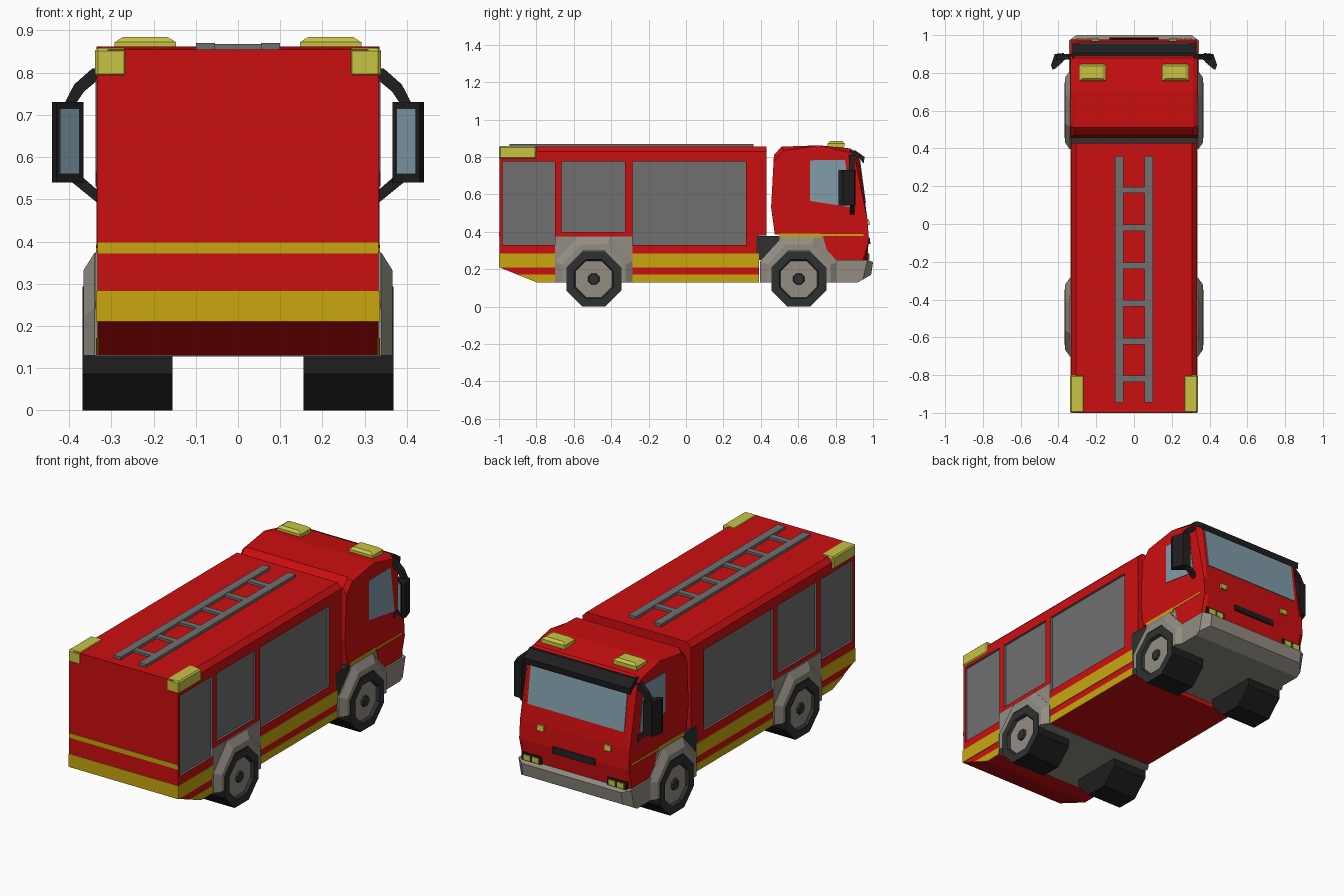
import bpy, bmesh, math
from mathutils import Vector

if "Cube" in bpy.data.objects:
    bpy.data.objects.remove(bpy.data.objects["Cube"])


def mat(name, r, g, b):
    m = bpy.data.materials.new(name)
    m.diffuse_color = (r, g, b, 1)
    m.use_nodes = True
    m.node_tree.nodes["Principled BSDF"].inputs["Base Color"].default_value = m.diffuse_color
    return m


RED = mat("red paint", 0.60, 0.0045, 0.005)
YELLOW = mat("stripe yellow", 0.58, 0.39, 0.005)
LAMP = mat("lamp yellow", 0.58, 0.55, 0.06)
GREY = mat("shutter grey", 0.162, 0.162, 0.162)
TRIM = mat("warm grey trim", 0.29, 0.265, 0.225)
BLACK = mat("black rubber", 0.013, 0.013, 0.013)
DARK = mat("dark grey", 0.028, 0.03, 0.03)
GLASS = mat("glass blue", 0.22, 0.34, 0.41)


def finish(name, bm, mats):
    bmesh.ops.recalc_face_normals(bm, faces=bm.faces)
    me = bpy.data.meshes.new(name)
    bm.to_mesh(me)
    bm.free()
    for m in mats:
        me.materials.append(m)
    ob = bpy.data.objects.new(name, me)
    bpy.context.collection.objects.link(ob)
    return ob


def add_prism(bm, pts, axis, a, b, flip=1, taper=1):
    """Extrude a 2D outline along an axis from a to b; taper scales the far cap."""
    n = len(pts)
    cu, cv = sum(p[0] for p in pts) / n, sum(p[1] for p in pts) / n
    rows = []
    for w, k in ((a, 1), (b, taper)):
        row = []
        for u, v in pts:
            u, v = cu + (u - cu) * k, cv + (v - cv) * k
            co = {'x': (w, u, v), 'y': (u, w, v), 'z': (u, v, w)}[axis]
            row.append(bm.verts.new((co[0] * flip, co[1], co[2])))
        rows.append(row)
    bm.faces.new(rows[0])
    bm.faces.new(rows[1][::-1])
    for i in range(n):
        j = (i + 1) % n
        bm.faces.new((rows[0][i], rows[1][i], rows[1][j], rows[0][j]))


def prism(name, pts, axis, a, b, m, flip=1, taper=1, bevel=0, rule=None):
    bm = bmesh.new()
    add_prism(bm, pts, axis, a, b, flip, taper)
    if bevel:
        edges = [e for e in bm.edges if rule is None or rule(e)]
        bmesh.ops.bevel(bm, geom=edges, offset=bevel, segments=1,
                        affect='EDGES', profile=0.5)
    return finish(name, bm, [m])


def rect(u0, u1, v0, v1):
    return [(u0, v0), (u1, v0), (u1, v1), (u0, v1)]


def box(name, x, y, z, m, flip=1, bevel=0):
    return prism(name, rect(*x, *y), 'z', z[0], z[1], m, flip, 1, bevel)


def rim_edge(e):
    """Edge on the left or right outline of an x-extruded prism."""
    return abs(e.verts[0].co.x - e.verts[1].co.x) < 1e-5


# Rear body with recessed roller shutters
body = prism("rear_body", [(-0.998, 0.21), (-0.8, 0.13), (0.39, 0.13), (0.39, 0.38),
                           (0.43, 0.38), (0.43, 0.855), (-0.998, 0.855)],
             'x', -0.333, 0.333, RED, bevel=0.026,
             rule=lambda e: rim_edge(e) and all(v.co.z > 0.85 for v in e.verts))
body.data.materials.append(GREY)
bm = bmesh.new()
for s in (1, -1):
    for y0, y1, z0 in ((-0.98, -0.70, 0.33), (-0.665, -0.325, 0.40), (-0.285, 0.32, 0.33)):
        add_prism(bm, rect(y0, y1, z0, 0.775), 'x', 0.321, 0.36, s)
cutter = finish("shutter_cutter", bm, [RED, GREY])
cutter.hide_render = True
for p in cutter.data.polygons:
    p.material_index = 1
mod = body.modifiers.new("shutters", 'BOOLEAN')
mod.operation = 'DIFFERENCE'
mod.solver = 'EXACT'
mod.object = cutter
bpy.context.view_layer.objects.active = body
bpy.ops.object.modifier_apply(modifier=mod.name)
bpy.data.objects.remove(cutter)

# Stripes on the back
box("back_stripe_wide", (-0.333, 0.333), (-1.0, -0.995), (0.21, 0.283), YELLOW)
box("back_stripe_thin", (-0.333, 0.333), (-1.0, -0.995), (0.372, 0.398), YELLOW)

# Cab
prism("cab", [(0.475, 0.385), (0.455, 0.53), (0.47, 0.81), (0.51, 0.855), (0.71, 0.862),
              (0.88, 0.845), (0.925, 0.80), (0.97, 0.465), (0.978, 0.36), (0.967, 0.24),
              (0.77, 0.24), (0.73, 0.385)],
      'x', -0.335, 0.335, RED, bevel=0.022,
      rule=lambda e: rim_edge(e) and all(v.co.z > 0.8 or v.co.y > 0.92 for v in e.verts))


def front_y(z):
    return 0.925 + (0.80 - z) * 0.134


def front_plate(name, x0, x1, z0, z1, m, t=0.006):
    pts = [(front_y(z0) - 0.01, z0), (front_y(z0) + t, z0),
           (front_y(z1) + t, z1), (front_y(z1) - 0.01, z1)]
    prism(name, pts, 'x', x0, x1, m)


front_plate("windshield", -0.295, 0.295, 0.555, 0.785, GLASS, 0.004)
front_plate("grille_slot", -0.13, 0.13, 0.335, 0.37, BLACK, -0.001)
prism("sun_visor", [(0.87, 0.835), (0.905, 0.835), (0.955, 0.80), (0.95, 0.765),
                    (0.925, 0.795), (0.86, 0.80)], 'x', -0.325, 0.325, BLACK)

# Bumper and front chassis
prism("bumper", [(0.42, 0.13), (0.92, 0.13), (0.99, 0.17), (1.0, 0.238), (0.97, 0.25),
                 (0.42, 0.25)], 'x', -0.345, 0.345, TRIM, bevel=0.04,
      rule=lambda e: rim_edge(e) and all(v.co.y > 0.985 for v in e.verts))
box("cab_link", (-0.334, 0.334), (0.378, 0.5), (0.25, 0.378), DARK)
box("front_chassis", (-0.332, 0.332), (0.46, 0.77), (0.2, 0.378), TRIM)
box("rear_arch_panel", (-0.338, 0.338), (-0.70, -0.285), (0.128, 0.375), TRIM)


def octagon(bm, x, y, r):
    R = r / math.cos(math.pi / 8)
    return [bm.verts.new((x, y + R * math.cos(a), 0.147 + R * math.sin(a)))
            for a in [math.pi / 8 + i * math.pi / 4 for i in range(8)]]


def wheel(name, y, s):
    bm = bmesh.new()
    # x, radius, material of the band that ends here
    prof = [(0.155, 0.147, 0), (0.368, 0.147, 0), (0.368, 0.105, 1), (0.352, 0.098, 1),
            (0.352, 0.03, 2), (0.362, 0.026, 1)]
    rings = [octagon(bm, x * s, y, r) for x, r, _ in prof]
    bm.faces.new(rings[0])
    bm.faces.new(rings[-1]).material_index = 1
    for k in range(1, len(rings)):
        for i in range(8):
            j = (i + 1) % 8
            f = bm.faces.new((rings[k - 1][i], rings[k - 1][j], rings[k][j], rings[k][i]))
            f.material_index = prof[k][2]
    finish(name, bm, [BLACK, DARK, TRIM])


def arch(name, y, s):
    """Half-octagon wheel arch that slopes out from the body to a lip."""
    bm = bmesh.new()
    t = math.tan(math.pi / 8)
    rows = []
    for x, r in ((0.30, 0.226), (0.340, 0.226), (0.366, 0.185), (0.366, 0.152), (0.30, 0.152)):
        half = [(r, -0.017), (r, r * t), (r * t, r)]
        pts = half + [(-u, v) for u, v in half[::-1]]
        rows.append([bm.verts.new((x * s, y + u * 0.92, 0.147 + v)) for u, v in pts])
    for k in range(5):
        a, b = rows[k], rows[(k + 1) % 5]
        for i in range(5):
            bm.faces.new((a[i], a[i + 1], b[i + 1], b[i]))
    for i in (0, 5):
        bm.faces.new([r[i] for r in rows])
    finish(name, bm, [TRIM])


# Everything that appears on both sides
for s, side in ((1, "right"), (-1, "left")):
    for y, end in ((0.603, "front"), (-0.493, "rear")):
        wheel(f"{end}_wheel_{side}", y, s)
        arch(f"{end}_wheel_arch_{side}", y, s)

    # Side stripes
    for i, pts in enumerate((rect(-0.998, -0.70, 0.21, 0.283),
                             rect(-0.285, 0.39, 0.21, 0.283),
                             [(-0.8, 0.13), (-0.70, 0.13), (-0.70, 0.172), (-0.905, 0.172)],
                             rect(-0.285, 0.39, 0.13, 0.172),
                             rect(0.50, 0.72, 0.368, 0.392),
                             rect(0.72, 0.95, 0.378, 0.388))):
        prism(f"side_stripe_{i}_{side}", pts, 'x', 0.33, 0.3365, YELLOW, s)

    # Cab side window
    prism(f"side_window_{side}", [(0.663, 0.565), (0.885, 0.53), (0.85, 0.785), (0.663, 0.782)],
          'x', 0.33, 0.3375, GLASS, s)

    # Mirror head, glass and arms
    prism(f"mirror_{side}", [(0.366, 0.87), (0.43, 0.815), (0.44, 0.84), (0.42, 0.90),
                             (0.372, 0.905)], 'z', 0.54, 0.73, BLACK, s)
    prism(f"mirror_glass_{side}", [(0.376, 0.8574), (0.421, 0.8187), (0.424, 0.823),
                                   (0.379, 0.862)], 'z', 0.56, 0.715, GLASS, s)
    prism(f"mirror_arm_top_{side}", [(0.325, 0.785), (0.325, 0.81), (0.345, 0.81), (0.388, 0.772),
                                     (0.412, 0.725), (0.385, 0.725), (0.365, 0.755),
                                     (0.335, 0.78)], 'y', 0.872, 0.90, BLACK, s)
    prism(f"mirror_arm_low_{side}", [(0.325, 0.485), (0.325, 0.515), (0.365, 0.55), (0.405, 0.55)],
          'y', 0.878, 0.90, BLACK, s)

    # Lamps
    front_plate(f"front_marker_{side}", *sorted((0.185 * s, 0.225 * s)), 0.435, 0.465, LAMP, 0.009)
    box(f"headlight_housing_{side}", (0.2, 0.32), (0.9, 0.977), (0.24, 0.29), BLACK, s)
    for i, x in enumerate((0.213, 0.267)):
        box(f"headlight_{i}_{side}", (x, x + 0.04), (0.95, 0.982), (0.252, 0.28), LAMP, s)
    prism(f"roof_light_{side}", rect(0.147, 0.292, 0.757, 0.848), 'z', 0.85, 0.872, LAMP, s)
    prism(f"roof_light_top_{side}", rect(0.147, 0.292, 0.757, 0.848), 'z', 0.872, 0.885,
          LAMP, s, taper=0.72)
    box(f"corner_light_{side}", (0.263, 0.339), (-1.0, -0.80), (0.79, 0.858), LAMP, s, 0.007)

    # Ladder rails
    box(f"ladder_rail_{side}", (0.055, 0.10), (-0.945, 0.36), (0.85, 0.87), GREY, s)

# Ladder rungs
for i in range(6):
    y = 0.18 - 0.2 * i
    box(f"ladder_rung_{i}", (-0.06, 0.06), (y - 0.017, y + 0.017), (0.85, 0.868), GREY)
